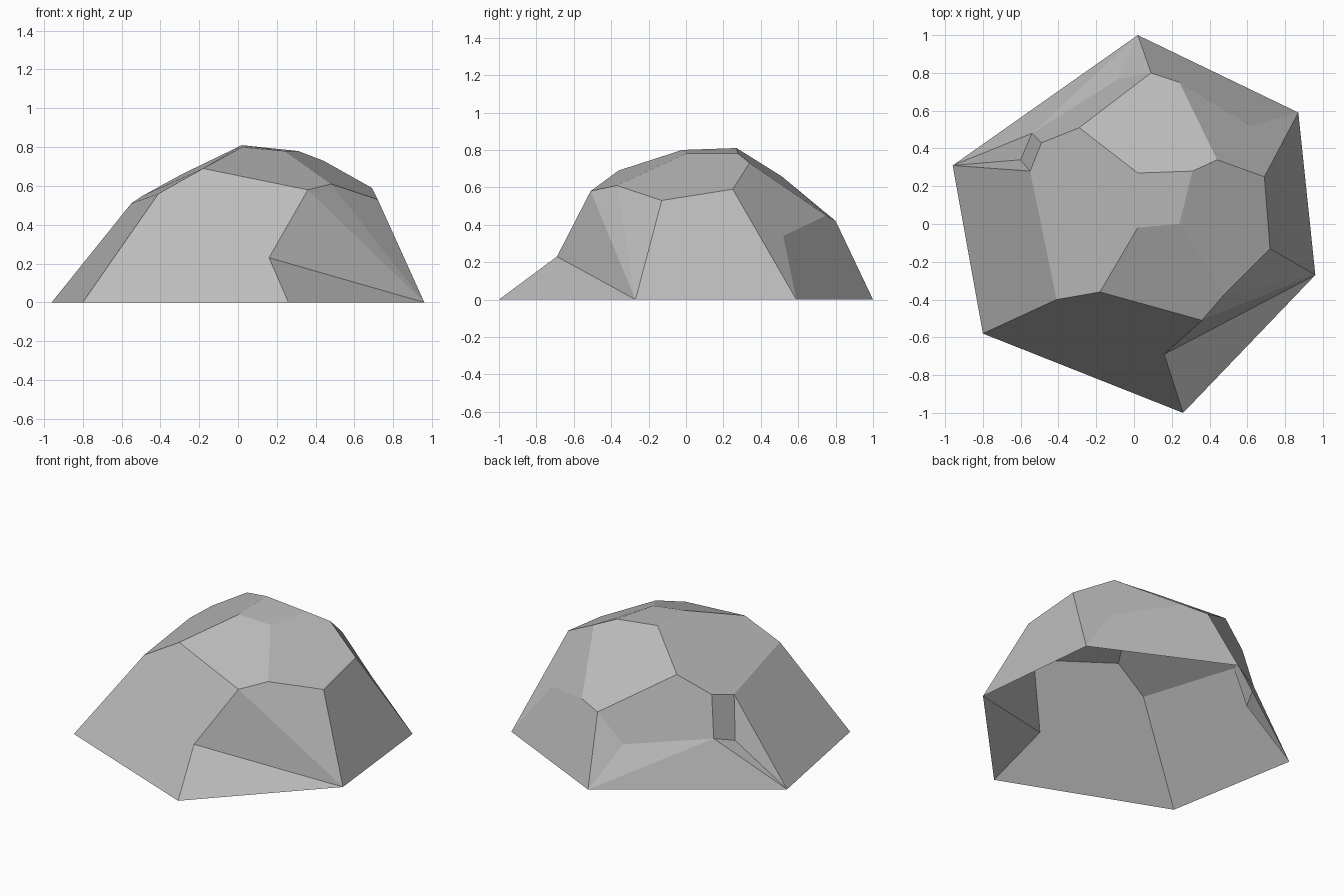
import bpy
import bmesh
from mathutils import Vector

default_cube = bpy.data.objects.get("Cube")
if default_cube:
    bpy.data.objects.remove(default_cube, do_unlink=True)

# Stone material
stone = bpy.data.materials.new("stone_grey")
stone.use_nodes = True
colour = (0.5, 0.5, 0.5, 1)
stone.diffuse_color = colour
shader = next(n for n in stone.node_tree.nodes if n.type == "BSDF_PRINCIPLED")
shader.inputs["Base Color"].default_value = colour

# Corner points of the boulder, grouped by height
foot = dict(
    A=(.02, 1, 0), B=(.87, .59, 0), C=(.96, -.27, 0),
    D=(.26, -1, 0), E=(-.8, -.58, 0), F=(-.96, .31, 0),
)
ledge = dict(
    g=(.16, -.69, .23), v=(.62, .52, .34), t=(.09, .8, .42), u=(.24, .75, .45),
    a=(-.08, .77, .24), w=(-.54, .48, .29), y=(-.6, .34, .24),
)
shoulder = dict(
    h=(.36, -.51, .58), i=(-.18, -.36, .69), j=(-.41, -.4, .56),
    k=(.72, -.13, .53), l=(.69, .25, .59), r=(.48, -.37, .61),
    s=(-.29, .51, .66), x=(-.49, .43, .55), z=(-.55, .28, .51),
)
crown = dict(
    m=(.44, .34, .73), n=(.31, .28, .78), o=(.02, .27, .81),
    p=(.02, -.02, .8), q=(.24, 0, .78),
)

# Chiselled facets, each spelled out by the corners around it
facets = {
    "front": ["gDEjih", "gCD", "hCg", "hrC", "rkC"],
    "right": ["lBCk", "lmnqrk", "vulB".replace("l", "ml")],
    "back": ["BvutA", "tumnos", "stawx", "tAa", "aAw", "wAF"],
    "left": ["FEjz", "jzxsopi", "Fzy", "zxwy", "ywF"],
    "top": ["onqp", "ipqrh"],
}


def build_shell(name, points, groups, material):
    """Make an open-bottomed faceted shell with every facet facing outwards."""
    bm = bmesh.new()
    corners = {key: bm.verts.new(co) for key, co in points.items()}
    core = Vector((0, 0, .1))
    for group in groups.values():
        for outline in group:
            face = bm.faces.new([corners[key] for key in outline])
            face.normal_update()
            if face.normal.dot(face.calc_center_median() - core) < 0:
                face.normal_flip()
            face.smooth = False
    mesh = bpy.data.meshes.new(name)
    bm.to_mesh(mesh)
    bm.free()
    mesh.materials.append(material)
    shell = bpy.data.objects.new(name, mesh)
    bpy.context.collection.objects.link(shell)
    return shell


# Boulder
build_shell("boulder", {**foot, **ledge, **shoulder, **crown}, facets, stone)
